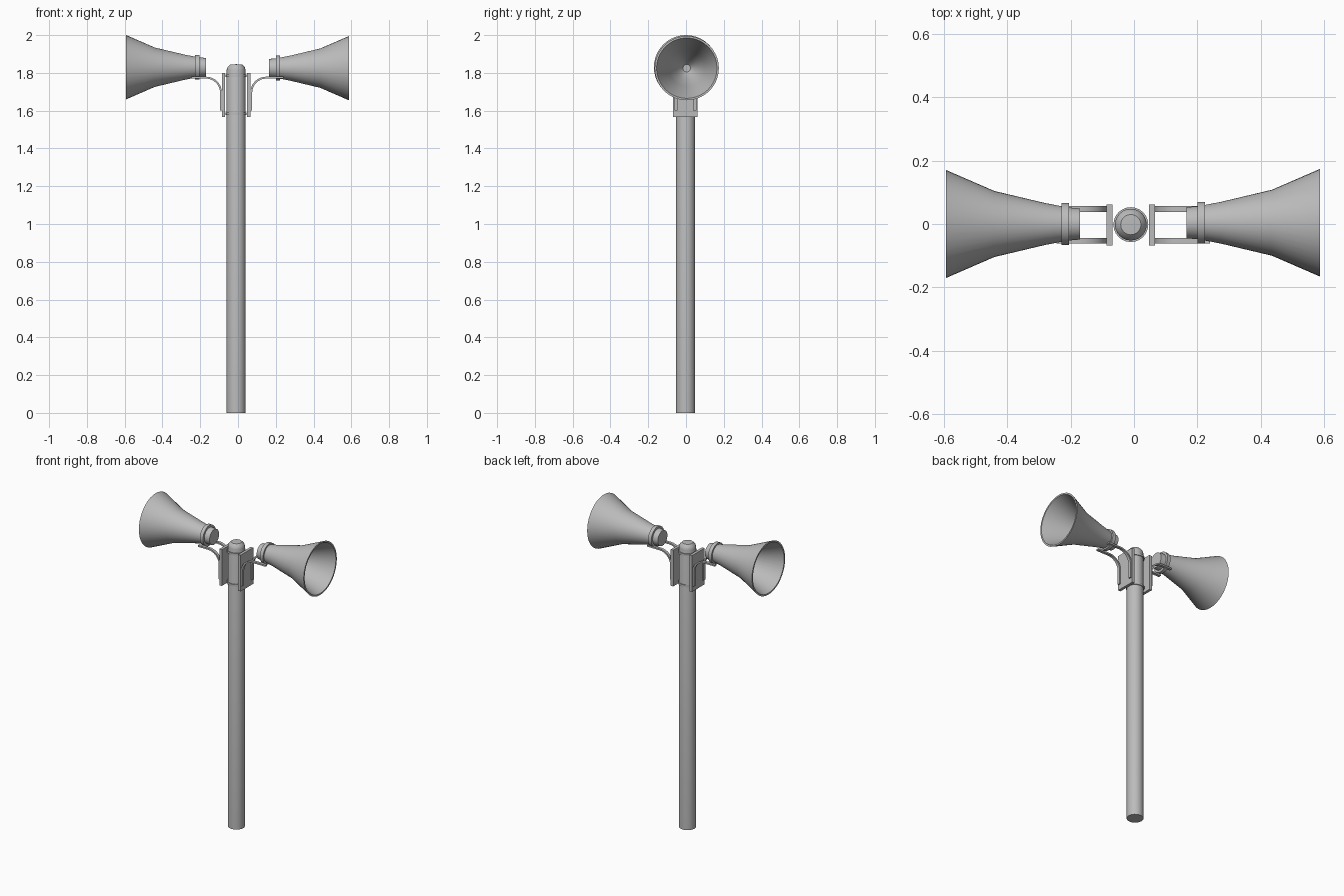
import bpy, bmesh, math
from mathutils import Matrix, Vector

cube = bpy.data.objects.get("Cube")
if cube:
    bpy.data.objects.remove(cube, do_unlink=True)

grey = bpy.data.materials.new("galvanised grey")
grey.use_nodes = True
grey.diffuse_color = (0.5, 0.5, 0.5, 1)
grey.node_tree.nodes["Principled BSDF"].inputs["Base Color"].default_value = (0.5, 0.5, 0.5, 1)

POLE_X = -0.01
POLE_Y = -0.002


def finish(name, bm, smooth=True):
    bmesh.ops.recalc_face_normals(bm, faces=bm.faces)
    mesh = bpy.data.meshes.new(name)
    bm.to_mesh(mesh)
    bm.free()
    mesh.materials.append(grey)
    obj = bpy.data.objects.new(name, mesh)
    bpy.context.collection.objects.link(obj)
    if smooth:
        bpy.ops.object.select_all(action="DESELECT")
        obj.select_set(True)
        bpy.context.view_layer.objects.active = obj
        bpy.ops.object.shade_smooth_by_angle(angle=math.radians(30))
    return obj


def lathe(name, profile, sides, matrix, closed=False):
    """Spin (radius, height) points about the local z axis."""
    bm = bmesh.new()
    verts = [bm.verts.new((r, 0, h)) for r, h in profile]
    edges = [bm.edges.new(pair) for pair in zip(verts, verts[1:])]
    if closed:
        edges.append(bm.edges.new((verts[-1], verts[0])))
    bmesh.ops.spin(bm, geom=verts + edges, axis=(0, 0, 1), cent=(0, 0, 0),
                   angle=math.tau, steps=sides, use_duplicate=False)
    bmesh.ops.remove_doubles(bm, verts=bm.verts, dist=0.0001)
    bm.transform(matrix)
    return finish(name, bm)


def box(name, size, centre):
    bm = bmesh.new()
    bmesh.ops.create_cube(bm, size=1, matrix=Matrix.Translation(centre) @ Matrix.Diagonal((*size, 1)))
    return finish(name, bm, smooth=False)


def strap(name, path, thickness, y, width):
    """Flat bar that follows a path in the xz plane."""
    bm = bmesh.new()
    rows = []
    for i, p in enumerate(path):
        along = path[min(i + 1, len(path) - 1)] - path[max(i - 1, 0)]
        side = Vector((-along.y, along.x)).normalized() * thickness / 2
        rows.append([bm.verts.new((q.x, y + dy, q.y)) for q, dy in (
            (p + side, -width / 2), (p + side, width / 2),
            (p - side, width / 2), (p - side, -width / 2))])
    for a, b in zip(rows, rows[1:]):
        for k in range(4):
            n = (k + 1) % 4
            bm.faces.new((a[k], a[n], b[n], b[k]))
    bm.faces.new(rows[0])
    bm.faces.new(rows[-1])
    return finish(name, bm)


# Pole with a domed cap
at_pole = Matrix.Translation((POLE_X, POLE_Y, 0))
lathe("pole", [(0, 0), (0.05, 0), (0.05, 1.815), (0.046, 1.83), (0.032, 1.844), (0, 1.846)], 24, at_pole)

# Clamp bands around the pole
for label, z in (("lower", 1.583), ("upper", 1.785)):
    lathe(label + "_clamp_band", [(0.047, z - 0.007), (0.055, z - 0.007), (0.055, z + 0.007),
                                  (0.047, z + 0.007)], 24, at_pole, closed=True)

# Horn: mouth flare, throat collar and driver, with a hollow inside
HORN = [(0, 0.17), (0.049, 0.17), (0.052, 0.205), (0.066, 0.205), (0.066, 0.228),
        (0.056, 0.228), (0.066, 0.28), (0.104, 0.44), (0.17, 0.592),
        (0.16, 0.592), (0.096, 0.44), (0.058, 0.28), (0.02, 0.23), (0, 0.23)]

for label, sign, shift, hy, hz in (("right", -1, 0, 0, 1.83), ("left", 1, -0.005, 0.004, 1.825)):
    turn = Matrix.Rotation(sign * math.pi / 2, 4, "Y")
    lathe(label + "_horn", HORN, 40, Matrix.Translation((shift, hy, hz)) @ turn)

    # Mounting plate beside the pole
    plate_x = POLE_X + sign * 0.067
    box(label + "_mounting_plate", (0.018, 0.13, 0.235), (plate_x, -0.003, 1.683))

    # Pair of bent straps that carry the horn
    start = plate_x + sign * 0.013
    radius = 0.08
    path = [Vector((start, 1.60))]
    for i in range(9):
        a = i / 8 * math.pi / 2
        path.append(Vector((start + sign * radius * (1 - math.cos(a)), 1.695 + radius * math.sin(a))))
    path.append(Vector((sign * 0.245 + shift, 1.775)))
    for place, y in (("back", 0.047), ("front", -0.053)):
        strap(f"{label}_{place}_strap", path, 0.01, y, 0.018)
